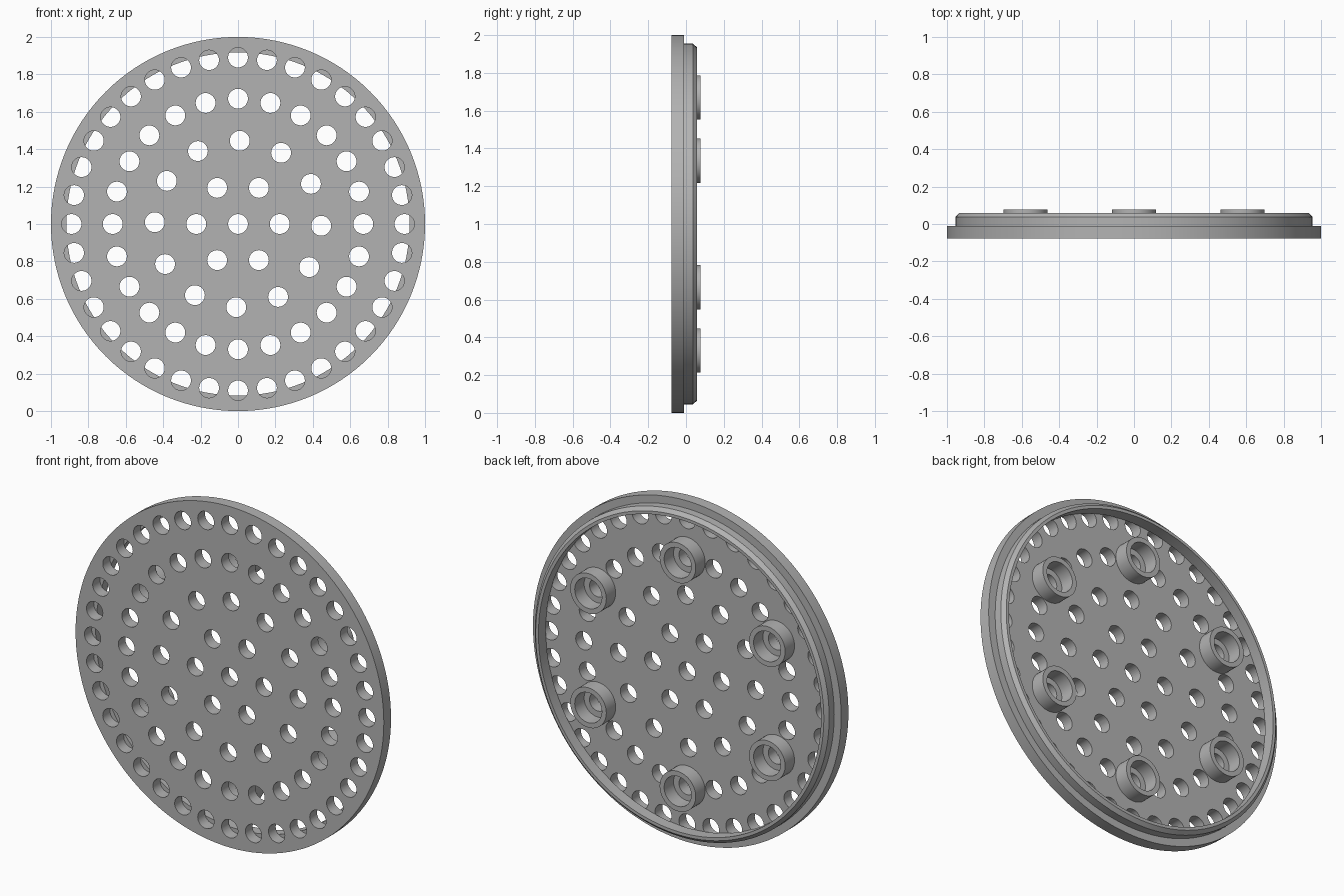
import bpy, bmesh, math

cube = bpy.data.objects.get("Cube")
if cube:
    bpy.data.objects.remove(cube, do_unlink=True)

grey = bpy.data.materials.new("satin grey")
grey.use_nodes = True
grey.diffuse_color = (0.45, 0.45, 0.45, 1)
grey.node_tree.nodes["Principled BSDF"].inputs["Base Color"].default_value = grey.diffuse_color

CENTRE_Z = 1.0
HOLE_R = 0.053
BOSS_RING = 0.67
FLOOR_Y = -0.01


def make_object(name, bm):
    bmesh.ops.remove_doubles(bm, verts=bm.verts, dist=1e-5)
    bmesh.ops.recalc_face_normals(bm, faces=bm.faces)
    mesh = bpy.data.meshes.new(name)
    bm.to_mesh(mesh)
    bm.free()
    mesh.materials.append(grey)
    obj = bpy.data.objects.new(name, mesh)
    bpy.context.collection.objects.link(obj)
    return obj


def lathe(bm, profile, segments, x=0.0, z=CENTRE_Z):
    """Turn a closed (radius, y) profile about an axis along y."""
    rings = []
    for i in range(segments):
        a = math.tau * i / segments
        rings.append([bm.verts.new((x + r * math.cos(a), y, z + r * math.sin(a)))
                      for r, y in profile])
    n = len(profile)
    for i in range(segments):
        here, after = rings[i], rings[(i + 1) % segments]
        for j in range(n):
            k = (j + 1) % n
            if profile[j][0] or profile[k][0]:
                quad = [here[j], here[k], after[k], after[j]]
                if not profile[j][0]:
                    quad.pop(0)
                elif not profile[k][0]:
                    quad.pop(2)
                bm.faces.new(quad)


def ring_points(radius, count, offset=0.0):
    for i in range(count):
        a = math.radians(offset) + math.tau * i / count
        yield radius * math.cos(a), CENTRE_Z + radius * math.sin(a)


def smooth(obj):
    bpy.ops.object.select_all(action='DESELECT')
    obj.select_set(True)
    bpy.context.view_layer.objects.active = obj
    bpy.ops.object.shade_smooth_by_angle(angle=math.radians(30))


# Round plate with a chamfered locating rim on its back
bm = bmesh.new()
lathe(bm, [(0, -0.077), (1, -0.077), (1, FLOOR_Y), (0.955, FLOOR_Y), (0.955, 0.037),
           (0.935, 0.058), (0.917, 0.058), (0.917, FLOOR_Y), (0, FLOOR_Y)], 128)
plate = make_object("perforated_plate", bm)

# Hole pattern: centre hole and four rings; the cutters stop short of the rim's crest
bm = bmesh.new()
for radius, count, offset in [(0, 1, 0), (0.223, 6, 0), (0.445, 12, -1.2),
                              (BOSS_RING, 24, 0), (0.89, 36, 0)]:
    for x, z in ring_points(radius, count, offset):
        lathe(bm, [(0, -0.2), (HOLE_R, -0.2), (HOLE_R, FLOOR_Y + 0.0005), (0, FLOOR_Y + 0.0005)],
              32, x, z)
cutter = make_object("hole_cutter", bm)
cutter.hide_render = True

cut = plate.modifiers.new("holes", 'BOOLEAN')
cut.operation = 'DIFFERENCE'
cut.solver = 'EXACT'
cut.object = cutter
bpy.context.view_layer.objects.active = plate
bpy.ops.object.modifier_apply(modifier=cut.name)
bpy.data.objects.remove(cutter, do_unlink=True)
smooth(plate)

# Six hollow bosses standing on the back around every fourth hole
for i, (x, z) in enumerate(ring_points(BOSS_RING, 6, 30)):
    bm = bmesh.new()
    lathe(bm, [(0.117, FLOOR_Y - 0.005), (0.117, 0.077), (0.088, 0.077), (0.088, FLOOR_Y - 0.005)],
          48, x, z)
    smooth(make_object(f"boss_{i + 1}", bm))
